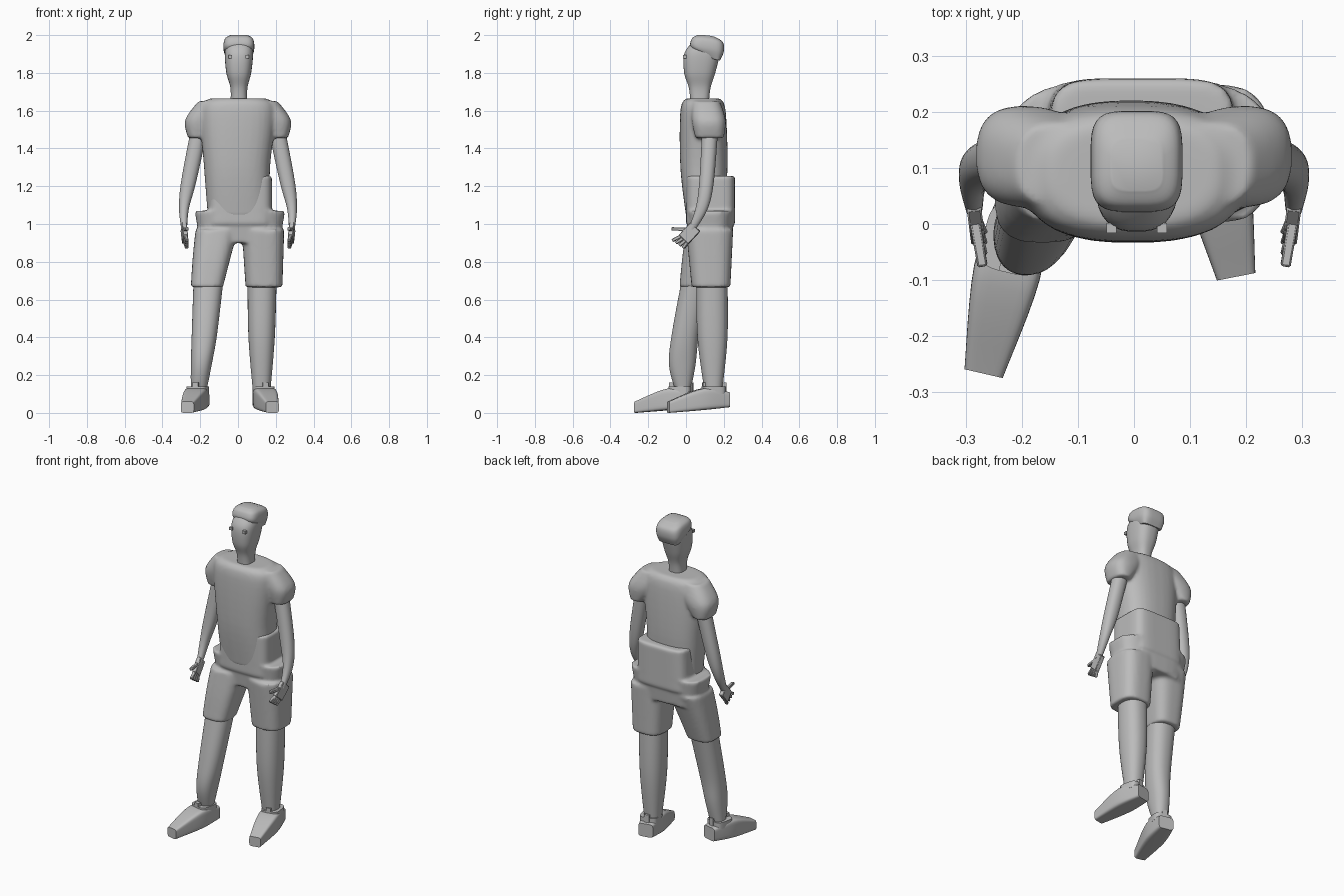
import bpy, bmesh, math
from mathutils import Vector, Matrix

if "Cube" in bpy.data.objects:
    bpy.data.objects.remove(bpy.data.objects["Cube"], do_unlink=True)

colour = (.5, .5, .5, 1)
grey = bpy.data.materials.new("plain_grey")
grey.use_nodes = True
grey.diffuse_color = colour
grey.node_tree.nodes["Principled BSDF"].inputs["Base Color"].default_value = colour


def blend(before, start, end, after, t):
    """Smooth curve from start to end, guided by the neighbouring rings."""
    result = []
    for p, q, r, s in zip(before, start, end, after):
        cubic = 3 * (q - r) + s - p
        square = 2 * p - 5 * q + 4 * r - s
        result.append(q + t / 2 * (r - p + t * (square + t * cubic)))
    return result


def rounded(low, high, wave, power):
    """Point on a rounded-square outline between two bounds."""
    half = (high - low) / 2
    return low + half + half * math.copysign(abs(wave) ** (2 / power), wave)


def loft(bm, rings, axis="z", power=2.6, sides=32, steps=6, mirror=1):
    """Skin rounded sections; a ring is its place on the axis, then the bounds of the other two."""
    sections = []
    last = len(rings) - 1
    for i in range(last):
        before, after = rings[max(i - 1, 0)], rings[min(i + 2, last)]
        for step in range(steps):
            sections.append(blend(before, rings[i], rings[i + 1], after, step / steps))
    sections.append(rings[last])
    loops = []
    for place, u_low, u_high, v_low, v_high in sections:
        loop = []
        for k in range(sides):
            angle = math.tau * (k + .5) / sides
            u = mirror * rounded(u_low, u_high, math.cos(angle), power)
            v = rounded(v_low, v_high, math.sin(angle), power)
            loop.append(bm.verts.new((u, v, place) if axis == "z" else (u, place, v)))
        loops.append(loop)
    for lower, upper in zip(loops, loops[1:]):
        for k in range(sides):
            n = (k + 1) % sides
            bm.faces.new((lower[k], lower[n], upper[n], upper[k]))
    bm.faces.new(loops[0])
    bm.faces.new(loops[-1])


def bar(bm, start, end, width, depth):
    """Box running between two points; width lies in the upright plane of the run."""
    start, end = Vector(start), Vector(end)
    run = end - start
    turn = run.to_track_quat("Z", "X").to_matrix().to_4x4()
    size = Matrix.Diagonal((width, depth, run.length, 1))
    bmesh.ops.create_cube(bm, size=1, matrix=Matrix.Translation((start + end) / 2) @ turn @ size)


def finish(name, bm, fuse=False, sharp=40):
    """Turn the built shape into an object, fusing overlapping pieces of cloth if asked."""
    bmesh.ops.recalc_face_normals(bm, faces=bm.faces)
    mesh = bpy.data.meshes.new(name)
    bm.to_mesh(mesh)
    bm.free()
    mesh.materials.append(grey)
    part = bpy.data.objects.new(name, mesh)
    bpy.context.collection.objects.link(part)
    if fuse:
        remesh = part.modifiers.new("fuse", "REMESH")
        remesh.mode = "VOXEL"
        remesh.voxel_size = .01
        remesh.use_smooth_shade = True
        soften = part.modifiers.new("soften", "SMOOTH")
        soften.factor = .5
        soften.iterations = 6
    else:
        bpy.ops.object.select_all(action="DESELECT")
        part.select_set(True)
        bpy.context.view_layer.objects.active = part
        bpy.ops.object.shade_smooth_by_angle(angle=math.radians(sharp))


# Shirt: body and two short sleeves fused together
bm = bmesh.new()
loft(bm, [(1.04, -.16, .17, 0, .2), (1.3, -.18, .17, -.03, .22),
          (1.6, -.2, .2, -.03, .21), (1.665, -.15, .15, 0, .18)])
for side in (1, -1):
    loft(bm, [(1.455, .17, .265, .05, .2), (1.55, .1, .28, .03, .21), (1.65, .05, .21, .03, .18)],
         mirror=side)
finish("shirt", bm, fuse=True)

# Shorts: hips, raised band behind the shirt, left leg and right leg
bm = bmesh.new()
loft(bm, [(.9, -.2, .22, .02, .24), (1.07, -.23, .25, 0, .26)], power=3)
loft(bm, [(1, -.16, .18, 0, .26), (1.255, -.15, .18, 0, .26)], power=5)
loft(bm, [(.665, .04, .235, .03, .235), (.97, .02, .245, 0, .25)], power=3)
loft(bm, [(.665, -.25, -.08, -.035, .14), (.82, -.24, -.04, -.02, .19), (.97, -.225, 0, 0, .24)],
     power=3)
finish("shorts", bm, fuse=True)

# Lower legs, the right one stepping forward
legs = {
    "left_leg": [(.1, .08, .17, .1, .19), (.4, .055, .195, .06, .22), (.72, .05, .205, .055, .22)],
    "right_leg": [(.1, -.25, -.17, -.05, .02), (.25, -.25, -.14, -.09, .05),
                  (.42, -.245, -.11, -.075, .07), (.72, -.235, -.075, -.02, .13)],
}
for name, rings in legs.items():
    bm = bmesh.new()
    loft(bm, rings, power=2.3)
    finish(name, bm)

# Shoes: one design from heel to toe with collar and pull tabs, placed and turned for each foot
for name, heel, turn in (("left_shoe", (.12, .225, 0), 11), ("right_shoe", (-.195, .05, 0), -13)):
    bm = bmesh.new()
    loft(bm, [(0, -.045, .045, .03, .11), (-.14, -.06, .06, .015, .13), (-.325, -.035, .035, 0, .06)],
         axis="y", power=6)
    loft(bm, [(.1, -.055, .055, -.14, -.02), (.14, -.055, .055, -.14, -.02)], power=4)
    for y in (-.03, -.125):
        bar(bm, (0, y, .1), (0, y, .16), .03, .03)
    place = Matrix.Translation(heel) @ Matrix.Rotation(math.radians(turn), 4, "Z")
    bmesh.ops.transform(bm, matrix=place, verts=bm.verts)
    finish(name, bm, sharp=30)

# Arms and hands
for name, side in (("left", 1), ("right", -1)):
    bm = bmesh.new()
    loft(bm, [(.97, .27, .3, .01, .05), (1.08, .26, .312, .05, .115),
              (1.22, .222, .302, .07, .147), (1.5, .16, .25, .085, .17)], power=2.2, mirror=side)
    finish(name + "_arm", bm)
    bm = bmesh.new()
    bar(bm, (side * .288, .05, .985), (side * .28, -.012, .918), .07, .026)
    for finger in range(4):
        knuckle = (side * .282, -.01 + .008 * finger, .945 - .012 * finger)
        tip = (side * .27, -.072 + .019 * finger, .912 - .013 * finger)
        bar(bm, knuckle, tip, .017, .018)
    bar(bm, (side * .287, .025, .972), (side * .27, -.076, .974), .018, .018)
    bmesh.ops.bevel(bm, geom=bm.edges[:], offset=.003, segments=1, affect="EDGES")
    finish(name + "_hand", bm)

# Head and neck
bm = bmesh.new()
loft(bm, [(1.63, -.04, .05, .025, .12), (1.72, -.04, .05, .015, .13), (1.8, -.062, .07, -.01, .155),
          (1.9, -.07, .08, -.01, .18), (1.96, -.06, .07, .03, .18)])
finish("head", bm)

# Hair cap, dropping toward the nape
bm = bmesh.new()
loft(bm, [(1.88, -.06, .07, .13, .18), (1.93, -.077, .086, .03, .2),
          (1.98, -.07, .08, .03, .195), (2, -.04, .05, .06, .15)], power=4)
for v in bm.verts:
    v.co.z -= max(0, v.co.y - .11) / 5
finish("hair", bm, sharp=60)

# Eyes
for name, x in (("left_eye", .05), ("right_eye", -.04)):
    bm = bmesh.new()
    bar(bm, (x, -.007, 1.876), (x, -.007, 1.894), .018, .018)
    finish(name, bm)
